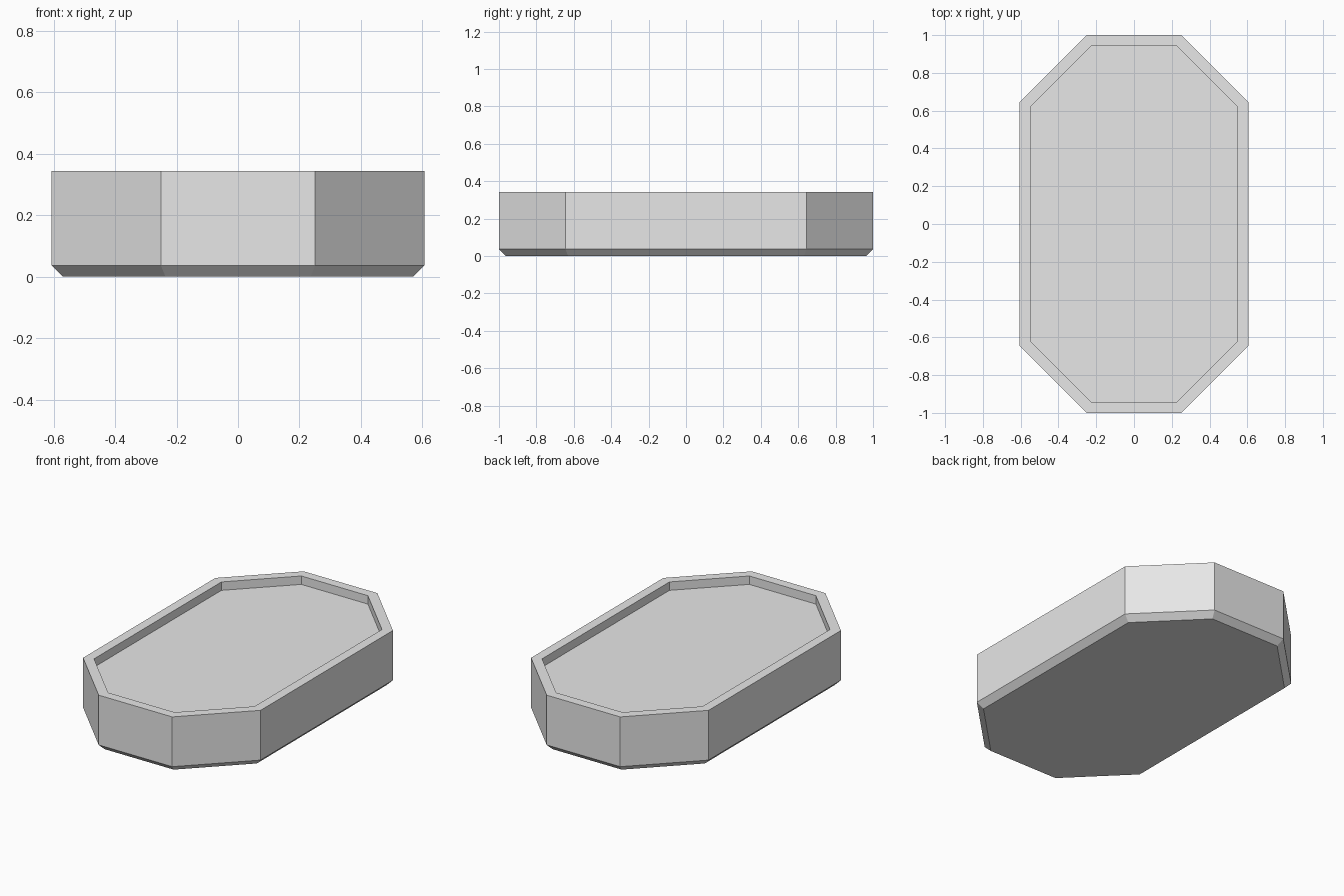
import bpy, bmesh, math

cube = bpy.data.objects.get("Cube")
if cube:
    bpy.data.objects.remove(cube, do_unlink=True)

HALF_X, HALF_Y, CUT = 0.606, 1.0, 0.355


def octagon(bm, inset, z):
    """Ring of an elongated octagon, moved inward evenly by inset."""
    shift = inset * math.tan(math.pi / 8)
    ax, ay = HALF_X - inset, HALF_Y - CUT - shift
    bx, by = HALF_X - CUT - shift, HALF_Y - inset
    corners = [(ax, ay), (bx, by), (-bx, by), (-ax, ay),
               (-ax, -ay), (-bx, -by), (bx, -by), (ax, -ay)]
    return [bm.verts.new((x, y, z)) for x, y in corners]


# Plain grey material
grey = bpy.data.materials.new("light grey")
grey.use_nodes = True
colour = (0.8, 0.8, 0.8, 1)
grey.diffuse_color = colour
grey.node_tree.nodes["Principled BSDF"].inputs["Base Color"].default_value = colour

# Tray: bevelled base, outer wall, rim, recess wall and floor
bm = bmesh.new()
profile = [(0.036, 0), (0, 0.036), (0, 0.343), (0.058, 0.343), (0.058, 0.291)]
rings = [octagon(bm, inset, z) for inset, z in profile]
for low, high in zip(rings, rings[1:]):
    for i in range(8):
        j = (i + 1) % 8
        bm.faces.new((low[i], low[j], high[j], high[i]))
bm.faces.new(rings[0][::-1])
bm.faces.new(rings[-1])
bmesh.ops.recalc_face_normals(bm, faces=bm.faces)

mesh = bpy.data.meshes.new("octagonal_tray")
bm.to_mesh(mesh)
bm.free()
mesh.materials.append(grey)
tray = bpy.data.objects.new("octagonal_tray", mesh)
bpy.context.collection.objects.link(tray)
